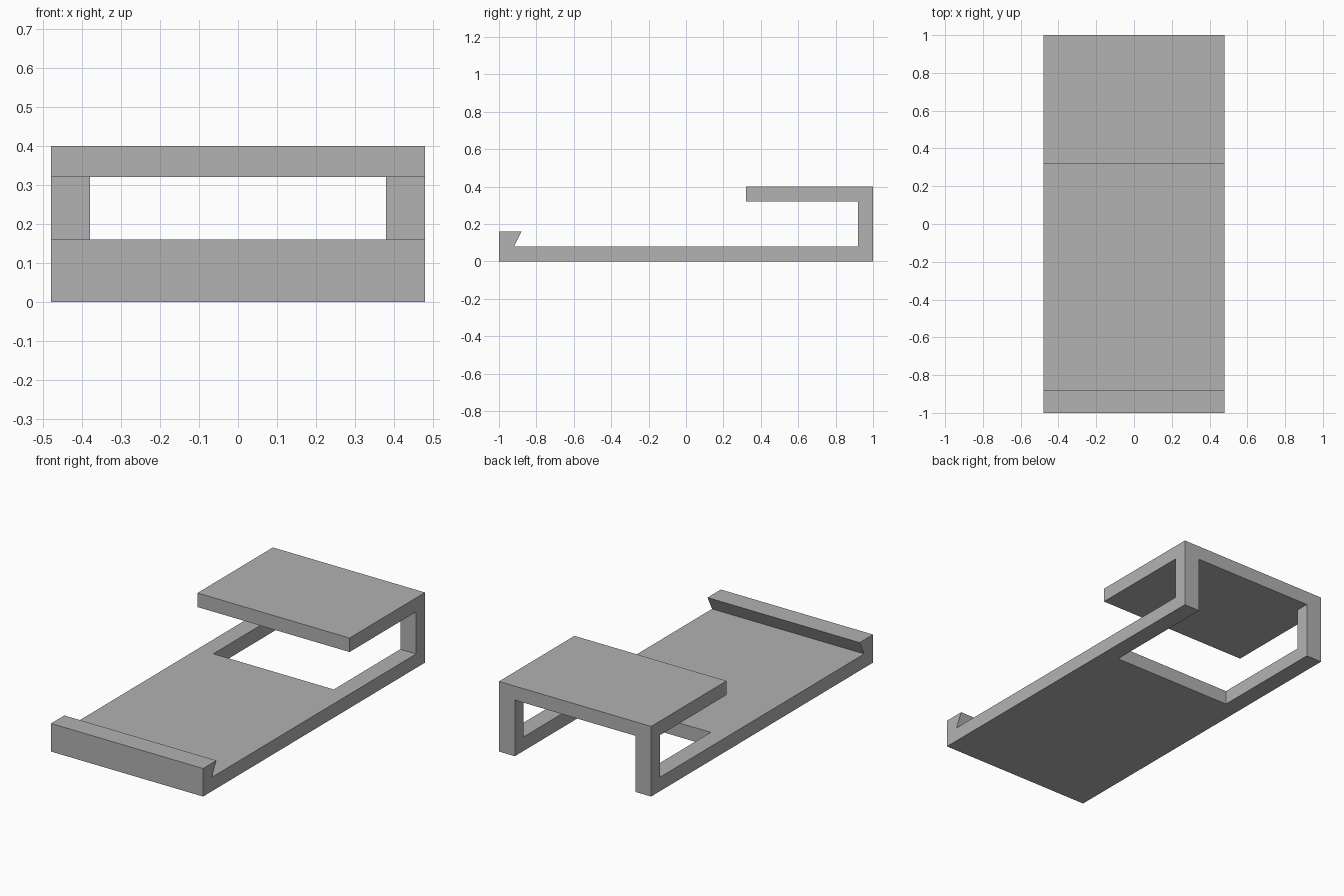
import bpy
import bmesh
from mathutils import Vector

cube = bpy.data.objects.get("Cube")
if cube:
    bpy.data.objects.remove(cube, do_unlink=True)

HALF_WIDTH = 0.48
OPENING_HALF = 0.38

grey = bpy.data.materials.new("plain_grey")
grey.use_nodes = True
colour = (0.447, 0.447, 0.447, 1)
grey.diffuse_color = colour
grey.node_tree.nodes["Principled BSDF"].inputs["Base Color"].default_value = colour


def extrude_side_profile(name, points, half_width):
    """Extrude a closed (y, z) outline symmetrically along x."""
    bm = bmesh.new()
    face = bm.faces.new([bm.verts.new((-half_width, y, z)) for y, z in points])
    result = bmesh.ops.extrude_face_region(bm, geom=[face])
    moved = [v for v in result["geom"] if isinstance(v, bmesh.types.BMVert)]
    bmesh.ops.translate(bm, verts=moved, vec=Vector((2 * half_width, 0, 0)))
    bmesh.ops.recalc_face_normals(bm, faces=bm.faces)
    mesh = bpy.data.meshes.new(name)
    bm.to_mesh(mesh)
    bm.free()
    mesh.materials.append(grey)
    obj = bpy.data.objects.new(name, mesh)
    bpy.context.collection.objects.link(obj)
    return obj


# Hooked body: base, undercut front lip, back wall and top plate
body = extrude_side_profile("hooked_body", [
    (-1, 0), (1, 0), (1, 0.4), (0.32, 0.4), (0.32, 0.32), (0.92, 0.32),
    (0.92, 0.08), (-0.92, 0.08), (-0.88, 0.16), (-1, 0.16),
], HALF_WIDTH)

# Opening through the rear of the base and the back wall, leaving two side arms
cutter = extrude_side_profile("opening_cutter", [
    (0.32, -0.1), (1.1, -0.1), (1.1, 0.32), (0.32, 0.32),
], OPENING_HALF)
cutter.hide_render = True

opening = body.modifiers.new("rear_opening", "BOOLEAN")
opening.operation = "DIFFERENCE"
opening.solver = "EXACT"
opening.object = cutter

bpy.context.view_layer.objects.active = body
bpy.ops.object.modifier_apply(modifier=opening.name)
bpy.data.objects.remove(cutter, do_unlink=True)
